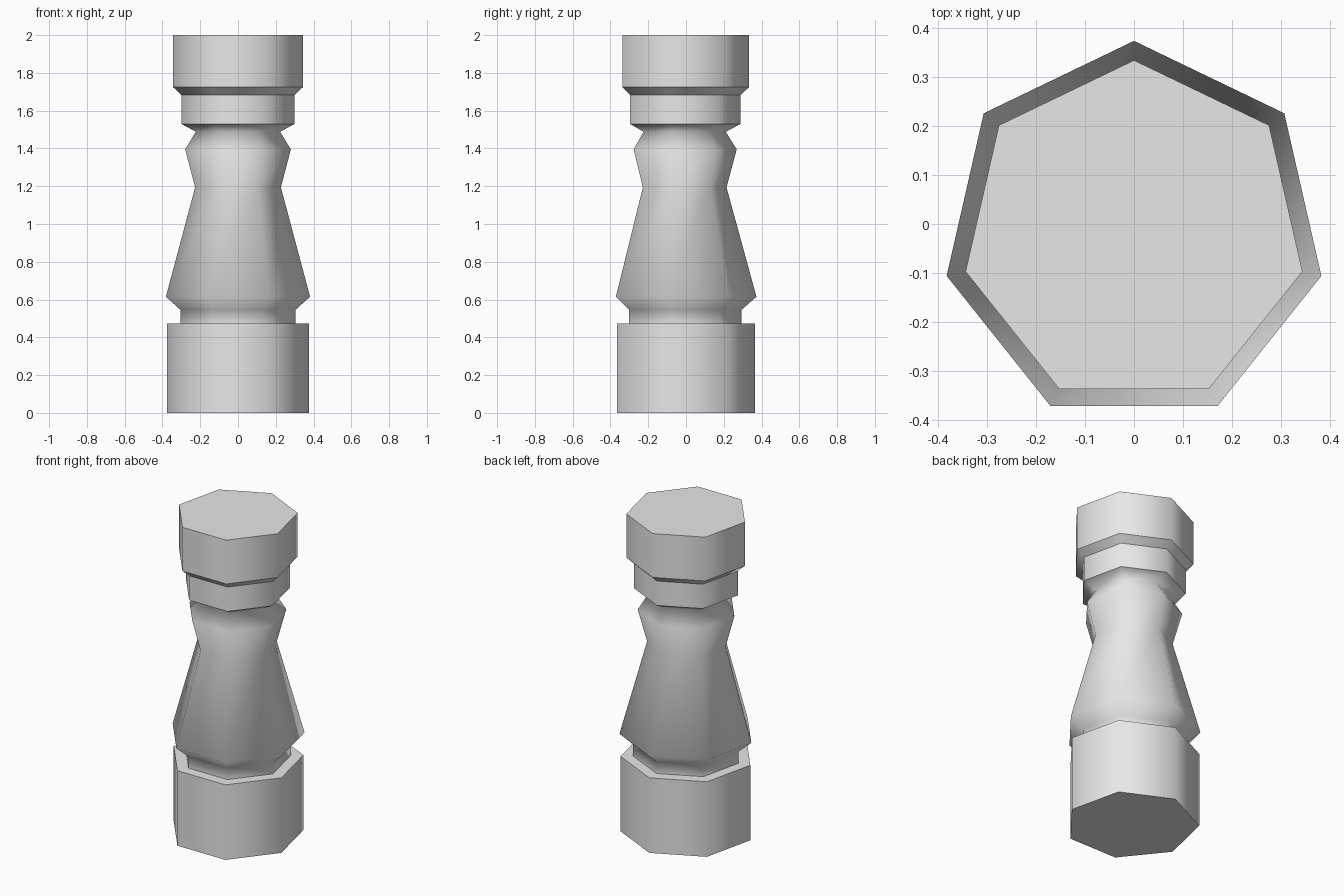
import bpy, bmesh
from math import sin, cos, tau

SIDES = 7
CENTRE_Y = -0.0185  # centres the heptagon's bounds on the origin

cube = bpy.data.objects.get("Cube")
if cube:
    bpy.data.objects.remove(cube, do_unlink=True)

stone = bpy.data.materials.new("plain_grey")
stone.use_nodes = True
grey = (0.8, 0.8, 0.8, 1.0)
stone.diffuse_color = grey
stone.node_tree.nodes["Principled BSDF"].inputs["Base Color"].default_value = grey


def turned(name, profile, cap_bottom=False, cap_top=False):
    """Seven-sided turning; profile rows are (radius, height, crisp ring)."""
    bm = bmesh.new()
    rings = []
    for radius, z, _ in profile:
        rings.append([bm.verts.new((radius * sin(tau * i / SIDES),
                                    CENTRE_Y + radius * cos(tau * i / SIDES), z))
                      for i in range(SIDES)])
    for low, high in zip(rings, rings[1:]):
        for i in range(SIDES):
            j = (i + 1) % SIDES
            bm.faces.new((low[j], low[i], high[i], high[j]))
    if cap_bottom:
        bm.faces.new(rings[0])
    if cap_top:
        bm.faces.new(rings[-1][::-1])
    for face in bm.faces:
        face.smooth = True
    # Crisp rings break the smooth shading
    for ring, (_, _, crisp) in zip(rings, profile):
        for i in range(SIDES):
            edge = bm.edges.get((ring[i], ring[(i + 1) % SIDES]))
            edge.smooth = not crisp
    mesh = bpy.data.meshes.new(name)
    bm.to_mesh(mesh)
    bm.free()
    mesh.materials.append(stone)
    obj = bpy.data.objects.new(name, mesh)
    bpy.context.collection.objects.link(obj)
    return obj


# Plinth block
turned("base", [(0.385, 0, True), (0.385, 0.473, True)],
       cap_bottom=True, cap_top=True)

# Flared body with waist, shoulder and neck
turned("shaft", [(0.313, 0.473, True), (0.313, 0.546, False),
                 (0.3915, 0.615, False), (0.233, 1.194, False),
                 (0.287, 1.395, False), (0.229, 1.488, False),
                 (0.308, 1.53, True)])

# Collar and head block
turned("head", [(0.308, 1.53, True), (0.308, 1.684, True),
                (0.352, 1.724, True), (0.352, 2, True)], cap_top=True)
